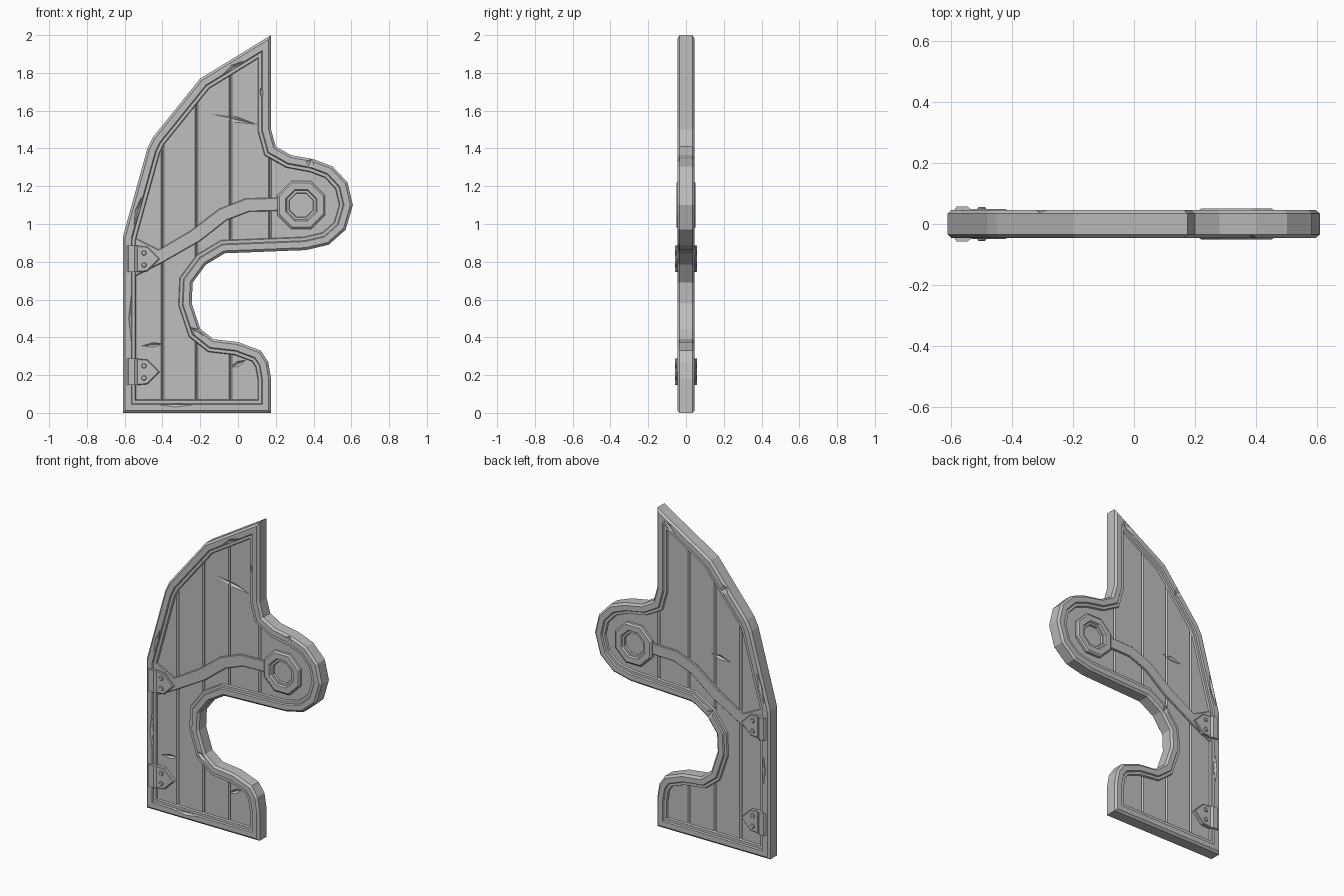
import bpy, bmesh, math
from mathutils import Vector, Matrix

if "Cube" in bpy.data.objects:
    bpy.data.objects.remove(bpy.data.objects["Cube"])

GREY = (0.52, 0.52, 0.52, 1)
mat = bpy.data.materials.new("stone grey")
mat.use_nodes = True
mat.diffuse_color = GREY
mat.node_tree.nodes["Principled BSDF"].inputs["Base Color"].default_value = GREY

SIDES = {"front": -1, "back": 1}


def finish(name, bm):
    bmesh.ops.recalc_face_normals(bm, faces=bm.faces[:])
    mesh = bpy.data.meshes.new(name)
    bm.to_mesh(mesh)
    bm.free()
    mesh.materials.append(mat)
    ob = bpy.data.objects.new(name, mesh)
    bpy.context.collection.objects.link(ob)
    return ob


def inset(pts, d):
    """Mitred inward offset of a counter-clockwise outline."""
    out = []
    for i, p in enumerate(pts):
        a = (p - pts[i - 1]).normalized()
        b = (pts[(i + 1) % len(pts)] - p).normalized()
        na, nb = Vector((-a.y, a.x)), Vector((-b.y, b.x))
        out.append(p + (na + nb) * d / (1 + na.dot(nb)))
    return out


def ring(bm, pts, y):
    return [bm.verts.new((p[0], y, p[1])) for p in pts]


def bridge(bm, a, b):
    n = len(a)
    for i in range(n):
        j = (i + 1) % n
        bm.faces.new((a[i], a[j], b[j], b[i]))


def plate(name, pts, side, low, high, chamfer=0.006):
    """Raised plate with a chamfered outer face."""
    pts = [Vector(p) for p in pts]
    bm = bmesh.new()
    loops = [ring(bm, pts, side * low), ring(bm, pts, side * (high - chamfer)),
             ring(bm, inset(pts, chamfer), side * high)]
    bridge(bm, loops[0], loops[1])
    bridge(bm, loops[1], loops[2])
    bm.faces.new(loops[0])
    bm.faces.new(loops[2])
    return finish(name, bm)


# Gate panel: outline with a stepped rim on both sides
outline = [Vector(p) for p in (
    (-.61, 0), (.175, 0), (.175, .18), (.16, .27), (.12, .33), (0, .375),
    (-.13, .39), (-.2, .445), (-.245, .58), (-.24, .69), (-.17, .785),
    (-.07, .845), (.36, .862), (.48, .89), (.57, .97), (.608, 1.1),
    (.58, 1.22), (.5, 1.305), (.4, 1.343), (.28, 1.365), (.2, 1.41),
    (.175, 1.5), (.175, 2), (-.2, 1.77), (-.45, 1.46), (-.48, 1.4), (-.61, .93))]
RIM = ((0, .034), (.013, .046), (.045, .046), (.05, .038), (.066, .038), (.07, .027))
GROOVES = (-.4, -.22, -.04, .17)

bm = bmesh.new()
outer = []
for side in SIDES.values():
    loops = [ring(bm, inset(outline, d), side * y) for d, y in RIM]
    for a, b in zip(loops, loops[1:]):
        bridge(bm, a, b)
    outer.append(loops[0])
    floor = bm.faces.new(loops[-1])
    floor.normal_update()
    bmesh.ops.triangulate(bm, faces=[floor])
    # V grooves between the planks
    for gx in GROOVES:
        for x in (gx - .008, gx, gx + .008):
            panel = [f for f in bm.faces if all(abs(v.co.y - side * .027) < 1e-4 for v in f.verts)]
            geom = panel + list({e for f in panel for e in f.edges}) + list({v for f in panel for v in f.verts})
            bmesh.ops.bisect_plane(bm, geom=geom, plane_co=(x, 0, 0), plane_no=(1, 0, 0), dist=1e-5)
    for v in bm.verts:
        if abs(v.co.y - side * .027) < 1e-4 and any(abs(v.co.x - g) < 1e-4 for g in GROOVES):
            v.co.y = side * .016
bridge(bm, *outer)
bm.normal_update()
bmesh.ops.triangulate(bm, faces=[f for f in bm.faces if len(f.verts) > 4])
gate = finish("gate_panel", bm)

# Chips and cracks: pointed slivers cut from the surface (x, y, z, length, width, angle)
chips = [
    (-.02, -.027, 1.555, .12, .016, -13), (-.45, -.027, .36, .06, .012, 5),
    (0, -.027, .26, .045, .014, 25), (-.565, -.046, .5, .12, .014, 90),
    (-.03, -.046, 1.825, .07, .016, 33), (.12, -.046, 1.69, .07, .014, 90),
    (-.33, -.046, .045, .1, .014, 0), (-.53, -.046, 1.07, .08, .014, 75),
    (.38, -.046, 1.32, .06, .02, 70), (-.22, -.046, .43, .05, .016, 150),
    (-.26, .027, 1.17, .07, .014, 8), (-.3, .046, 1.62, .07, .03, -40),
    (-.2, .046, .81, .06, .02, 120), (.08, .046, 1.9, .06, .016, 40),
    (-.55, .046, 1.06, .1, .014, 75), (-.57, .046, .55, .09, .014, 90)]
bm = bmesh.new()
for x, y, z, length, width, angle in chips:
    place = (Matrix.Translation((x, y, z)) @ Matrix.Rotation(-math.radians(angle), 4, 'Y')
             @ Matrix.Diagonal((length, .012, width, 1)))
    tips = [bm.verts.new(place @ Vector((s, 0, 0))) for s in (-1, 1)]
    mid = [bm.verts.new(place @ Vector(c)) for c in ((0, 0, 1), (.2, 1, 0), (0, 0, -1), (.2, -1, 0))]
    for i in range(4):
        for t in tips:
            bm.faces.new((mid[i], mid[(i + 1) % 4], t))
cutter = finish("chip_cutter", bm)
cutter.hide_render = True
cut = gate.modifiers.new("chips", 'BOOLEAN')
cut.operation, cut.solver, cut.object = 'DIFFERENCE', 'EXACT', cutter
bpy.context.view_layer.objects.active = gate
bpy.ops.object.modifier_apply(modifier=cut.name)
bpy.data.objects.remove(cutter)

# Fittings, repeated on both sides
strap = [(-.55, .72), (-.41, .79), (-.2, .91), (-.06, 1.02), (.06, 1.065), (.24, 1.07),
         (.24, 1.14), (.04, 1.135), (-.1, 1.08), (-.25, .965), (-.42, .865), (-.55, .93)]
leaf = [(-.535, -.07), (-.48, -.065), (-.415, 0), (-.48, .065), (-.535, .07)]
knuckle = [(-.592, .04), (-.58, .058), (-.547, .058), (-.53, .046), (-.528, .02), (-.592, .02)]
boss = [(.137, .02), (.137, .042), (.126, .05), (.09, .05), (.083, .04), (.07, .04), (.066, .024)]

for word, side in SIDES.items():
    plate(word + "_strap", strap, side, .015, .037, .004)

    # Octagonal boss around the pivot
    bm = bmesh.new()
    loops = []
    for r, y in boss:
        angles = [math.pi * (k + .5) / 4 for k in range(8)]
        loops.append(ring(bm, [(.335 + r * math.cos(a), 1.1 + r * math.sin(a)) for a in angles], side * y))
    for a, b in zip(loops, loops[1:]):
        bridge(bm, a, b)
    bm.faces.new(loops[0])
    bm.faces.new(loops[-1])
    finish(word + "_pivot_boss", bm)

    for level, z in (("lower", .217), ("upper", .815)):
        plate(f"{word}_{level}_hinge_leaf", [(x, z + h) for x, h in leaf], side, .02, .049, .004)
        # Rounded hinge knuckle wrapping the rim
        bm = bmesh.new()
        ends = [[bm.verts.new((x, side * y, z + h)) for x, y in knuckle] for h in (-.07, .07)]
        bridge(bm, *ends)
        for end in ends:
            bm.faces.new(end)
        finish(f"{word}_{level}_hinge_knuckle", bm)
        for n, h in enumerate((-.032, .032)):
            pts = [(-.498 + .014 * math.cos(k * math.pi / 4), z + h + .014 * math.sin(k * math.pi / 4))
                   for k in range(8)]
            plate(f"{word}_{level}_hinge_bolt_{n + 1}", pts, side, .04, .055, .003)
